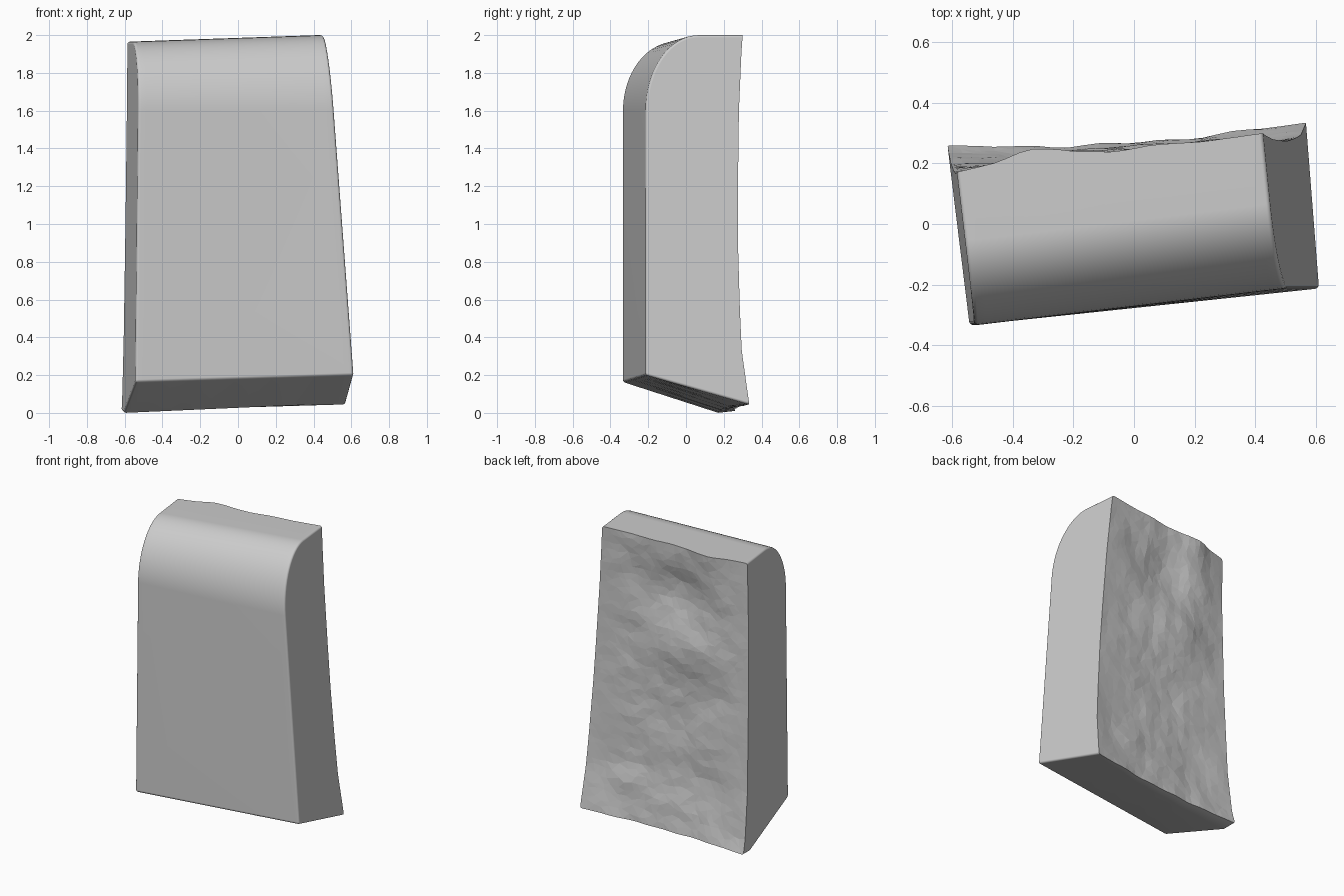
import bpy, bmesh, math, random
from mathutils import Vector, noise

if "Cube" in bpy.data.objects:
    bpy.data.objects.remove(bpy.data.objects["Cube"])

random.seed(4)
COLS, ROWS = 24, 40


def lerp(a, b, t):
    return a + (b - a) * t


def curve(points, z):
    # piecewise linear lookup of depth by height
    for (z0, y0), (z1, y1) in zip(points, points[1:]):
        if z <= z1:
            return lerp(y0, y1, max(0, (z - z0) / (z1 - z0)))
    return points[-1][1]


# rear edge depth at each side, as (height, depth)
LEFT = [(0.01, .26), (.1, .235), (.4, .2), (1.0, .175), (1.6, .165), (1.965, .17)]
RIGHT = [(.045, .335), (.33, .295), (.55, .285), (.9, .275), (1.2, .275), (1.6, .28), (1.9, .293), (2.0, .30)]


def place(u, y, z):
    # both flanks are planes, everything else is spread between them
    left = -.545 - .12 * (y + .335) + .0105 * z
    right = .612 - .10 * (y + .21) - .075 * (z - .2)
    return Vector((lerp(left, right, u), y, z))


def rear(u, v):
    # rough broken rear face
    z = lerp(lerp(.01, .045, u), lerp(1.965, 2.0, u), v)
    y = lerp(curve(LEFT, z), curve(RIGHT, z), u)
    inside = math.sin(math.pi * u)
    y += .045 * v ** 3 * math.exp(-((u - .28) / .15) ** 2) - .03 * inside * (1 - v) ** 2
    y += .035 * math.exp(-((u - .45) / .22) ** 2 - ((v - .64) / .09) ** 2) * inside
    y -= .035 * math.exp(-((u - .5) / .25) ** 2 - ((v - .82) / .1) ** 2) * inside
    y += .02 * math.exp(-((u - .78) / .12) ** 2 - ((v - .13) / .05) ** 2) * inside
    p = Vector((u * 4, v * 7, 2.3))
    y += inside ** .5 * (.014 * noise.noise(p) + .008 * noise.noise(p * 2.7))
    return y, z


def profile(u):
    # chipped lower edge, sloping underside, straight front, rounded shoulder
    yb, zb = rear(u, 0)
    yf, top = lerp(-.335, -.213, u), lerp(1.965, 2.0, u)
    pts = [(yb - lerp(.09, .03, u), lerp(0, .053, u))]
    pts += [(yf, lerp(.163, .2, u) + (1.6 - lerp(.163, .2, u)) * i / 4) for i in range(4)]
    for i in range(17):
        a = math.pi / 2 * i / 16
        pts.append((yf + .28 * (1 - math.cos(a)), 1.6 + (top - 1.6) * math.sin(a)))
    return pts


bm = bmesh.new()
is_rear = bm.faces.layers.int.new("rear")
shell, back = [], []
for c in range(COLS + 1):
    u = c / COLS
    column = []
    for r in range(ROWS + 1):
        v = r / ROWS
        uu, vv = u, v
        if 0 < c < COLS and 0 < r < ROWS:
            uu += random.uniform(-.35, .35) / COLS
            vv += random.uniform(-.35, .35) / ROWS
        y, z = rear(uu, vv)
        column.append(bm.verts.new(place(uu, y, z)))
    back.append(column)
    front = [bm.verts.new(place(u, y, z)) for y, z in profile(u)]
    shell.append([column[0]] + front + [column[-1]])

# smooth wrap and triangulated rough rear
rough = []
for c in range(COLS):
    for strip, faces in ((shell, None), (back, rough)):
        for r in range(len(strip[0]) - 1):
            f = bm.faces.new((strip[c][r], strip[c + 1][r], strip[c + 1][r + 1], strip[c][r + 1]))
            if faces is not None:
                f[is_rear] = 1
                faces.append(f)
# flat flanks
for c in (0, COLS):
    bm.faces.new(shell[c] + back[c][-2:0:-1])
bmesh.ops.triangulate(bm, faces=rough)
bmesh.ops.recalc_face_normals(bm, faces=bm.faces)

# softened edges around the front, shoulder and underside
soft = [e for e in bm.edges if len(e.link_faces) == 2
        and not any(f[is_rear] for f in e.link_faces) and e.calc_face_angle() > math.radians(45)]
bmesh.ops.bevel(bm, geom=soft, offset=.013, segments=3, profile=.5, affect='EDGES', clamp_overlap=True)
for f in bm.faces:
    f.smooth = not f[is_rear]
for e in bm.edges:
    kinds = {f[is_rear] for f in e.link_faces}
    e.smooth = kinds == {0} and e.calc_face_angle(0) < math.radians(40)

mesh = bpy.data.meshes.new("stone_block")
bm.to_mesh(mesh)
bm.free()
block = bpy.data.objects.new("stone_block", mesh)
bpy.context.collection.objects.link(block)
mod = block.modifiers.new("even_shading", 'WEIGHTED_NORMAL')
mod.keep_sharp = True

grey = bpy.data.materials.new("light_grey")
grey.diffuse_color = (.6, .6, .6, 1)
grey.use_nodes = True
grey.node_tree.nodes["Principled BSDF"].inputs["Base Color"].default_value = grey.diffuse_color
mesh.materials.append(grey)
